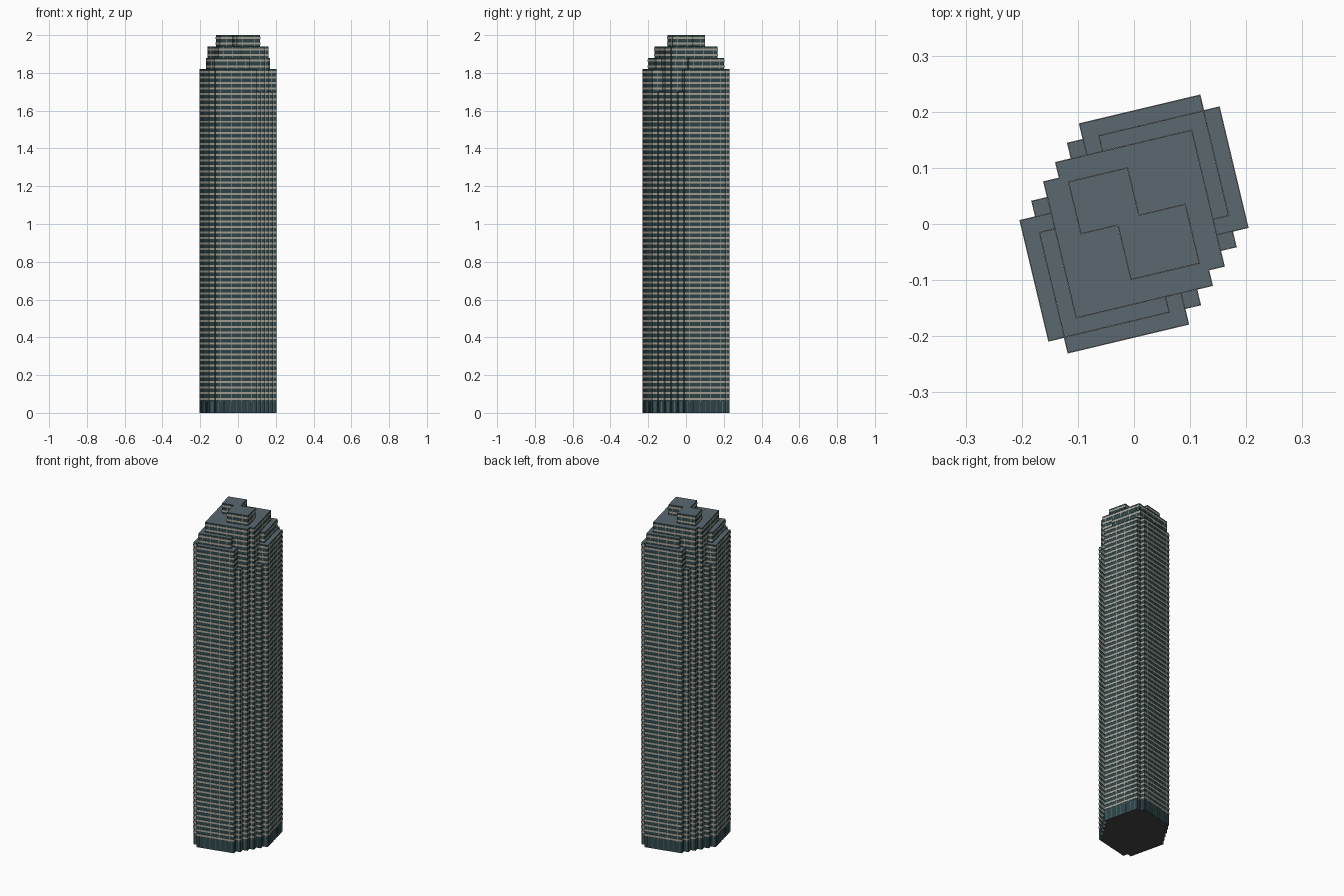
import bpy, bmesh, math
from mathutils import Matrix, Vector

if "Cube" in bpy.data.objects:
    bpy.data.objects.remove(bpy.data.objects["Cube"])

ROT = Matrix.Rotation(math.radians(13.4), 4, 'Z')
FLOOR = 1.76 / 60
BASE = 0.06


def mat(name, col):
    m = bpy.data.materials.new(name)
    m.diffuse_color = (*col, 1)
    m.use_nodes = True
    m.node_tree.nodes["Principled BSDF"].inputs["Base Color"].default_value = m.diffuse_color
    return m


GLASS = mat("teal_glass", (0.028, 0.062, 0.07))
STONE = mat("beige_stone", (0.40, 0.37, 0.31))
ROOF = mat("grey_roof", (0.10, 0.14, 0.16))
PIER = mat("base_pier", (0.10, 0.15, 0.155))
UNDER = mat("underside", (0.06, 0.06, 0.06))


def c(k):
    # plan grid line, counted inwards from the outer wall
    return 0.196 - 0.0286 * k


def plan(half):
    # complete a plan by half-turn symmetry
    pts = [(math.copysign(1, i) * c(abs(i) - 1), math.copysign(1, j) * c(abs(j) - 1)) for i, j in half]
    return pts + [(-x, -y) for x, y in pts]


def offset(pts, d):
    # push a counter-clockwise outline outwards
    out = []
    for i, p in enumerate(pts):
        p = Vector(p)
        a = (p - Vector(pts[i - 1])).normalized()
        b = (Vector(pts[(i + 1) % len(pts)]) - p).normalized()
        out.append((p.x + d * (a.y + b.y), p.y - d * (a.x + b.x)))
    return out


def finish(name, bm, mats):
    me = bpy.data.meshes.new(name)
    bm.transform(ROT)
    bm.to_mesh(me)
    bm.free()
    for m in mats:
        me.materials.append(m)
    ob = bpy.data.objects.new(name, me)
    bpy.context.collection.objects.link(ob)


def strip(bm, lo, hi):
    n = len(lo)
    for i in range(n):
        j = (i + 1) % n
        bm.faces.new((lo[i], lo[j], hi[j], hi[i]))


def loop(bm, pts, z):
    return [bm.verts.new((x, y, z)) for x, y in pts]


def block(name, pts, z0, z1, bottom=False):
    bm = bmesh.new()
    lo, hi = loop(bm, pts, z0), loop(bm, pts, z1)
    strip(bm, lo, hi)
    bm.faces.new(hi).material_index = 1
    if bottom:
        bm.faces.new(lo[::-1]).material_index = 2
    finish(name, bm, [GLASS, ROOF, UNDER])


def bands(name, pts, z0, floors, h=FLOOR):
    # one thin stone ring per floor
    bm = bmesh.new()
    outer = offset(pts, 0.0012)
    for f in range(floors):
        a = z0 + f * h + h * 0.32
        b = a + h * 0.36
        rings = [loop(bm, pts, a), loop(bm, outer, a), loop(bm, outer, b), loop(bm, pts, b)]
        for lo, hi in zip(rings, rings[1:]):
            strip(bm, lo, hi)
    finish(name, bm, [STONE])


def mullions(name, pts, z0, z1, step, w, m):
    # upright strips evenly spaced along each wall
    bm = bmesh.new()
    n = len(pts)
    for i in range(n):
        p, q = Vector(pts[i]), Vector(pts[(i + 1) % n])
        d = q - p
        count = max(1, round(d.length / step))
        for k in range(count):
            o = p + d * ((k + 0.5) / count)
            ang = math.atan2(d.y, d.x)
            M = (Matrix.Translation((o.x, o.y, (z0 + z1) / 2)) @ Matrix.Rotation(ang, 4, 'Z')
                 @ Matrix.Diagonal((w, 0.002, z1 - z0, 1)))
            bmesh.ops.create_cube(bm, size=1, matrix=M)
    finish(name, bm, [m])


# Plans: signed grid-line numbers (1 = outermost)
full = plan([(1, 2), (2, 2), (2, 1), (-6, 1), (-6, 2), (-5, 2), (-5, 3), (-4, 3), (-4, 4),
             (-3, 4), (-3, 5), (-2, 5), (-2, 6), (-1, 6)])
upper = plan([(1, 2), (2, 2), (2, 1), (-6, 1), (-6, 3), (-4, 3), (-4, 4), (-3, 4), (-3, 6), (-1, 6)])
tier_a = plan([(2, 2), (-7, 2), (-7, 3), (-4, 3), (-4, 4), (-3, 4), (-3, 7), (-2, 7)])
tier_b = plan([(3, 3), (-4, 3), (-4, 4), (-3, 4)])
crown = [(0.012, 0.1), (-0.096, 0.1), (-0.096, 0.005), (-0.028, 0.005),
         (-0.028, -0.095), (0.097, -0.095), (0.097, 0.013), (0.012, 0.013)]

# Base and shaft
z_step = BASE + 56 * FLOOR
block("shaft", full, 0, z_step, True)
mullions("base_piers", full, 0, BASE, 0.03, 0.003, PIER)
bands("shaft_bands", full, BASE, 56)
mullions("shaft_mullions", full, BASE, z_step, 0.05, 0.0022, STONE)

# Stepped upper storeys
levels = [("upper_shaft", upper, z_step, 1.82, 4), ("lower_setback", tier_a, 1.82, 1.88, 2),
          ("upper_setback", tier_b, 1.88, 1.94, 2), ("crown", crown, 1.94, 2.0, 2)]
for name, pts, z0, z1, floors in levels:
    block(name, pts, z0, z1)
    bands(name + "_bands", pts, z0, floors, (z1 - z0) / floors)
    mullions(name + "_mullions", pts, z0, z1 - 0.004, 0.05, 0.0022, STONE)
